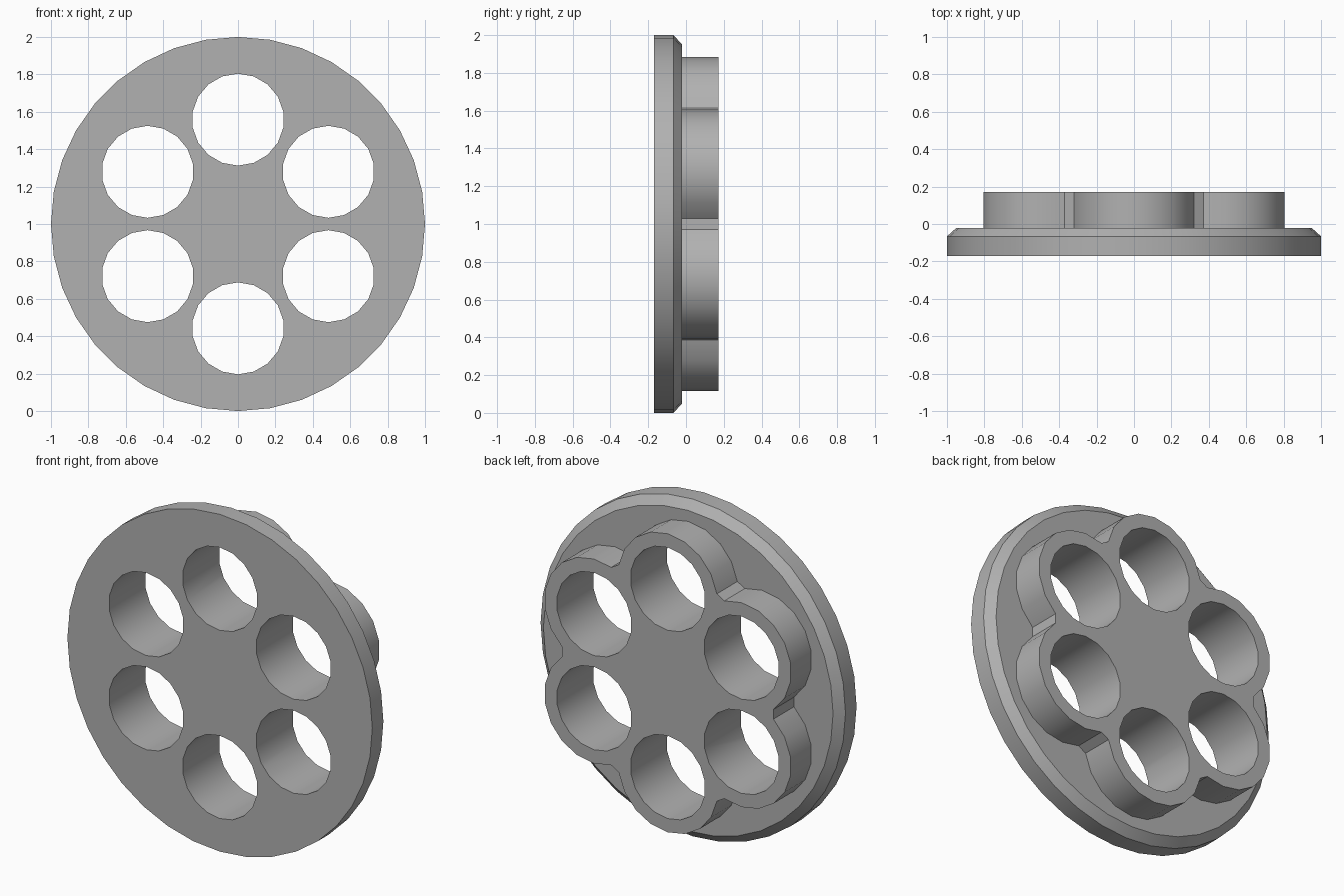
import bpy, bmesh
from math import sin, cos, pi, radians

if "Cube" in bpy.data.objects:
    bpy.data.objects.remove(bpy.data.objects["Cube"])

CZ = 1.0                      # height of the disc centre
LOBE_R, LOBE, HOLE = 0.558, 0.327, 0.246
LOBE_ANGLES = [radians(30 + 60 * k) for k in range(6)]


def arc(cx, cz, r, a0, a1, n):
    """n + 1 points on an arc in the x-z plane."""
    return [(cx + r * cos(a0 + (a1 - a0) * i / n),
             cz + r * sin(a0 + (a1 - a0) * i / n)) for i in range(n + 1)]


def circle(cx, cz, r, n, start):
    return arc(cx, cz, r, start, start + 2 * pi, n)[:-1]


def add_loft(bm, rings):
    """Closed solid through a list of (outline, y)."""
    loops = [[bm.verts.new((x, y, z + CZ)) for x, z in pts] for pts, y in rings]
    n = len(loops[0])
    for a, b in zip(loops, loops[1:]):
        for i in range(n):
            j = (i + 1) % n
            bm.faces.new((a[i], a[j], b[j], b[i]))
    bm.faces.new(loops[0][::-1])
    bm.faces.new(loops[-1])


def make_object(name, solids):
    bm = bmesh.new()
    for rings in solids:
        add_loft(bm, rings)
    bmesh.ops.recalc_face_normals(bm, faces=bm.faces)
    mesh = bpy.data.meshes.new(name)
    bm.to_mesh(mesh)
    bm.free()
    obj = bpy.data.objects.new(name, mesh)
    bpy.context.collection.objects.link(obj)
    return obj


# Round plate with a chamfered back rim
plate = make_object("lobed_disc", [[
    (circle(0, 0, 1.0, 36, 0), -0.17),
    (circle(0, 0, 1.0, 36, 0), -0.066),
    (circle(0, 0, 0.95, 36, 0), -0.021)]])

# Six-lobed boss: outer arcs joined by narrow flat valleys
outline = []
for a in LOBE_ANGLES:
    t = radians(80)
    outline += arc(LOBE_R * cos(a), LOBE_R * sin(a), LOBE, a - t, a + t, 8)
boss = make_object("boss", [[(outline, -0.1), (outline, 0.171)]])

# Six through holes
holes = []
for a in LOBE_ANGLES:
    ring = circle(LOBE_R * cos(a), LOBE_R * sin(a), HOLE, 18, a)
    holes.append([(ring, -0.4), (ring, 0.4)])
cutter = make_object("hole_cutter", holes)

# Join plate and boss, then drill the holes
bpy.context.view_layer.objects.active = plate
plate.select_set(True)
for tool, op in ((boss, 'UNION'), (cutter, 'DIFFERENCE')):
    mod = plate.modifiers.new(op.title(), 'BOOLEAN')
    mod.operation, mod.object, mod.solver = op, tool, 'EXACT'
    bpy.ops.object.modifier_apply(modifier=mod.name)
    bpy.data.objects.remove(tool)

bpy.ops.object.shade_smooth_by_angle(angle=radians(30))

# Dark grey finish
grey = bpy.data.materials.new("dark_grey")
grey.diffuse_color = (0.44, 0.44, 0.44, 1)
grey.use_nodes = True
grey.node_tree.nodes["Principled BSDF"].inputs["Base Color"].default_value = grey.diffuse_color
plate.data.materials.clear()
plate.data.materials.append(grey)
